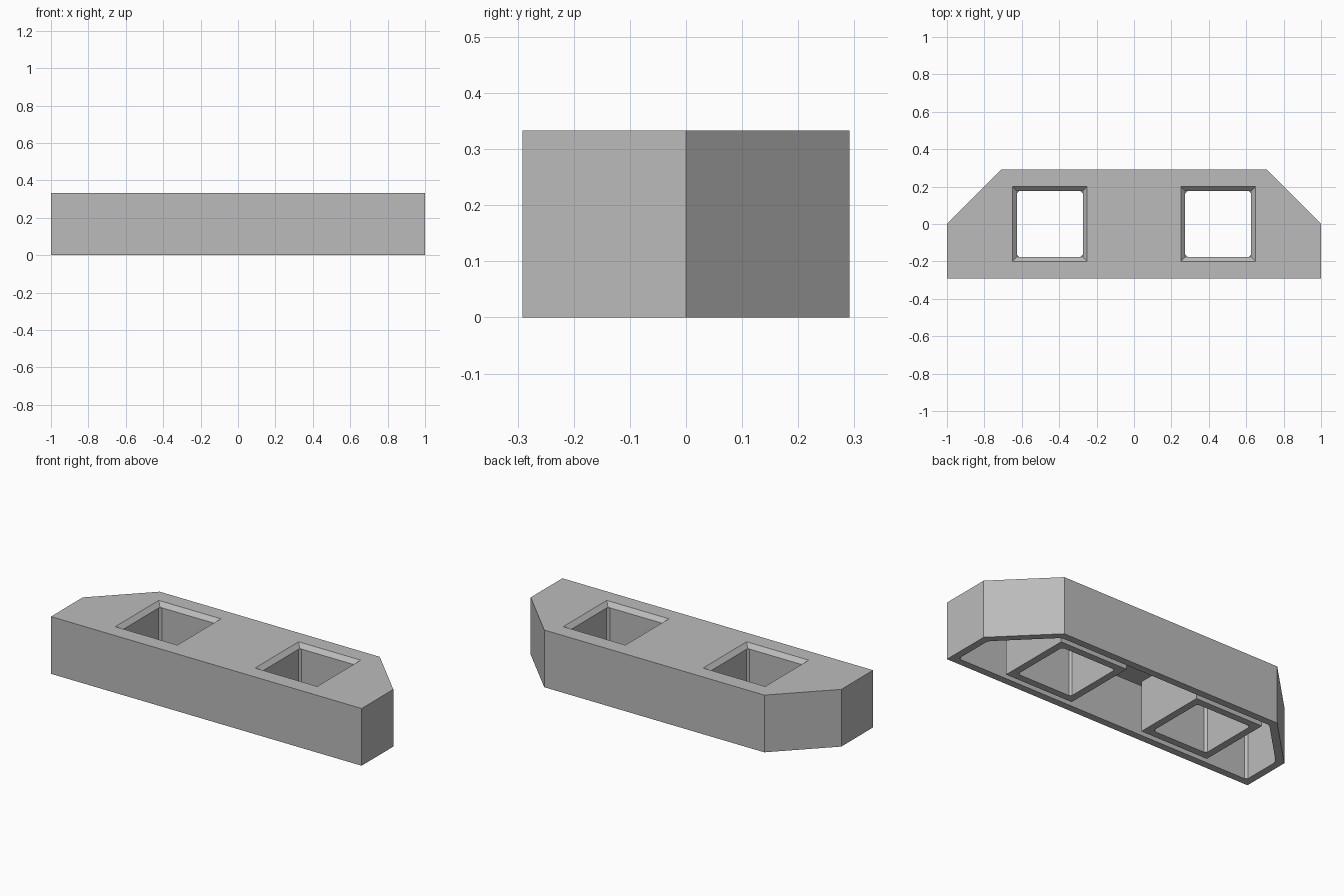
import bpy
import bmesh

cube = bpy.data.objects.get("Cube")
if cube:
    bpy.data.objects.remove(cube, do_unlink=True)

HEIGHT, WALL = 0.333, 0.042
HOLE_X, HOLE_HALF, FLARE = 0.45, 0.176, 0.024

grey = bpy.data.materials.new("light grey plastic")
grey.use_nodes = True
colour = (0.5, 0.5, 0.5, 1)
grey.diffuse_color = colour
grey.node_tree.nodes["Principled BSDF"].inputs["Base Color"].default_value = colour


def prism(name, outline, bottom, top, bevel=0):
    """Extrude a plan outline, optionally bevelling its upright edges."""
    bm = bmesh.new()
    base = bm.faces.new([bm.verts.new((x, y, bottom)) for x, y in outline])
    new = bmesh.ops.extrude_face_region(bm, geom=[base])["geom"]
    for v in new:
        if isinstance(v, bmesh.types.BMVert):
            v.co.z = top
    if bevel:
        upright = [e for e in bm.edges if abs(e.verts[0].co.z - e.verts[1].co.z) > 0.01]
        bmesh.ops.bevel(bm, geom=upright, offset=bevel, segments=1, affect='EDGES')
    bmesh.ops.recalc_face_normals(bm, faces=bm.faces)
    mesh = bpy.data.meshes.new(name)
    bm.to_mesh(mesh)
    bm.free()
    mesh.materials.append(grey)
    obj = bpy.data.objects.new(name, mesh)
    bpy.context.scene.collection.objects.link(obj)
    return obj


def square(cx, half):
    return [(cx - half, -half), (cx + half, -half), (cx + half, half), (cx - half, half)]


def mirrored(right):
    return right + [(-x, y) for x, y in reversed(right)]


def combine(target, other, operation):
    """Apply a boolean and discard the helper."""
    mod = target.modifiers.new(operation.title(), 'BOOLEAN')
    mod.object, mod.operation, mod.solver = other, operation, 'EXACT'
    bpy.context.view_layer.objects.active = target
    bpy.ops.object.modifier_apply(modifier=mod.name)
    bpy.data.objects.remove(other, do_unlink=True)


# Outer shell with two angled back corners, hollow from below
half_depth = 0.2917
slope = 1 - half_depth
shell = prism("wedge_shell", mirrored([(1, -half_depth), (1, 0), (slope, half_depth)]), 0, HEIGHT)
inset = WALL * 0.414
inner = mirrored([(1 - WALL, WALL - half_depth), (1 - WALL, -inset),
                  (slope - inset, half_depth - WALL)])
combine(shell, prism("cavity", inner, -0.1, HEIGHT - WALL, 0.012), 'DIFFERENCE')

for side in (-1, 1):
    cx = side * HOLE_X
    # Square tube hanging from the top plate
    combine(shell, prism("tube", square(cx, HOLE_HALF + WALL), 0, HEIGHT - WALL / 2), 'UNION')
    # Through hole with small corner bevels
    combine(shell, prism("hole", square(cx, HOLE_HALF), -0.1, HEIGHT + 0.1, 0.012), 'DIFFERENCE')
    # Flared rim at the top of the hole
    flare = prism("flare", square(cx, HOLE_HALF), HEIGHT - FLARE, HEIGHT + FLARE)
    for v in flare.data.vertices:
        if v.co.z > HEIGHT:
            grow = 1 + 2 * FLARE / HOLE_HALF
            v.co.x = cx + (v.co.x - cx) * grow
            v.co.y *= grow
    combine(shell, flare, 'DIFFERENCE')
